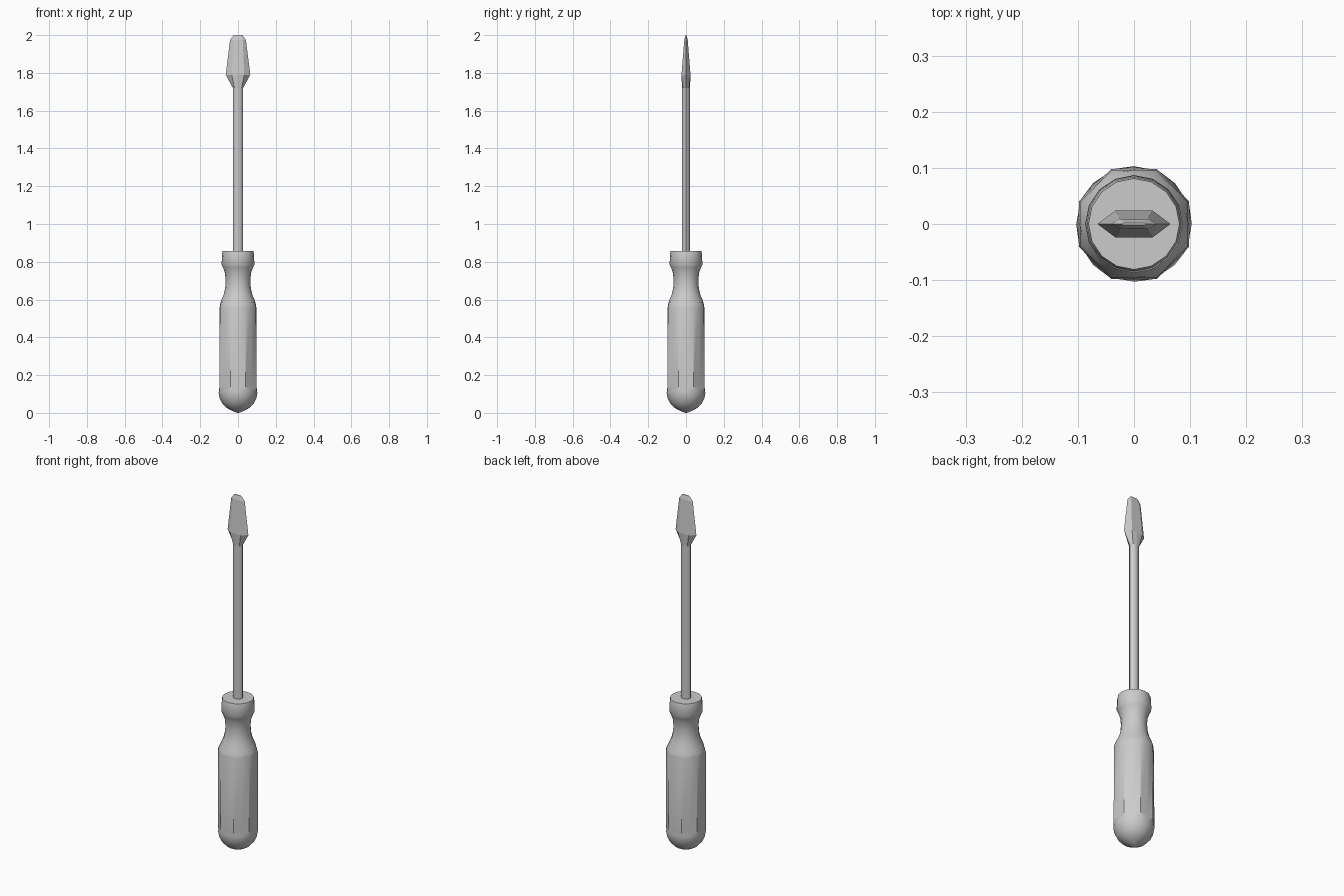
import bpy
from math import cos, sin, pi, radians

if "Cube" in bpy.data.objects:
    bpy.data.objects.remove(bpy.data.objects["Cube"])


def loft(name, rings, angle):
    """Skin a stack of equal-length rings and cap both ends."""
    n = len(rings[0])
    verts = [p for ring in rings for p in ring]
    faces = [(r * n + i, r * n + (i + 1) % n,
              (r + 1) * n + (i + 1) % n, (r + 1) * n + i)
             for r in range(len(rings) - 1) for i in range(n)]
    faces.append(tuple(reversed(range(n))))
    faces.append(tuple(range(len(verts) - n, len(verts))))
    mesh = bpy.data.meshes.new(name)
    mesh.from_pydata(verts, [], faces)
    obj = bpy.data.objects.new(name, mesh)
    bpy.context.collection.objects.link(obj)
    bpy.ops.object.select_all(action='DESELECT')
    bpy.context.view_layer.objects.active = obj
    obj.select_set(True)
    bpy.ops.object.shade_smooth_by_angle(angle=radians(angle))
    return obj


def handle_ring(z, r, flat=1.0, shift=0.0):
    """16-sided ring; every even point is the middle of a grip flat."""
    ring = []
    for i in range(16):
        even = i % 2 == 0
        rr = r * (flat if even else 1)
        a = i * pi / 8
        ring.append((rr * cos(a), rr * sin(a), z + (shift if even else 0)))
    return ring


def blade_ring(z, w, hx, y, mid):
    """Flattened 8-sided ring for the shaft and blade."""
    return [(w, 0, z), (hx, y, z), (0, mid, z), (-hx, y, z),
            (-w, 0, z), (-hx, -y, z), (0, -mid, z), (hx, -y, z)]


# Handle: domed butt, octagonal grip, waisted neck and collar
butt = [(0.0, 0.004), (0.012, 0.034), (0.028, 0.063), (0.052, 0.085),
        (0.08, 0.098), (0.105, 0.103)]
neck = [(0.595, 0.089), (0.625, 0.076), (0.66, 0.068), (0.70, 0.065),
        (0.74, 0.069), (0.77, 0.079), (0.785, 0.087), (0.845, 0.084), (0.857, 0.081), (0.857, 0.077)]
rings = [handle_ring(z, r) for z, r in butt]
rings += [handle_ring(0.125, 0.1055, 0.95, -0.012),
          handle_ring(0.14, 0.106, 0.93),
          handle_ring(0.56, 0.104, 0.93),
          handle_ring(0.575, 0.098, 0.98, -0.008)]
rings += [handle_ring(z, r) for z, r in neck]
loft("handle", rings, 40)

# Shaft
loft("shaft", [blade_ring(0.84, 0.027, 0.019, 0.016, 0.022),
               blade_ring(1.725, 0.027, 0.019, 0.016, 0.021)], 50)

# Blade: flares out from the shaft, then tapers to a thin tip
loft("blade", [blade_ring(1.72, 0.027, 0.019, 0.016, 0.021),
               blade_ring(1.79, 0.065, 0.033, 0.024, 0.024),
               blade_ring(1.975, 0.042, 0.025, 0.009, 0.009),
               blade_ring(2.0, 0.022, 0.018, 0.002, 0.002)], 10)
